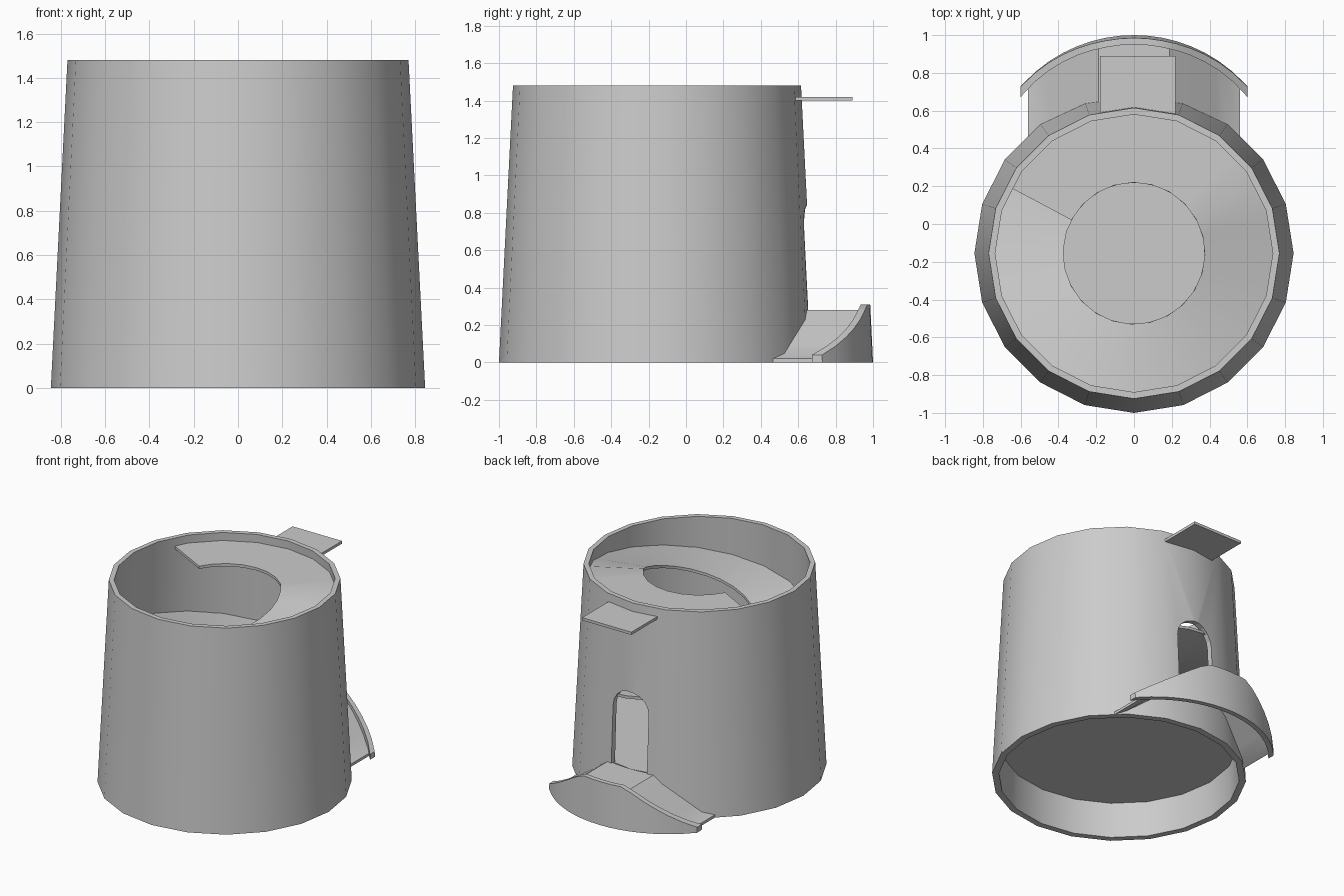
import bpy, bmesh, math
from math import sin, cos, radians, sqrt

if "Cube" in bpy.data.objects:
    bpy.data.objects.remove(bpy.data.objects["Cube"])

CY = -0.155          # body axis position in y
H = 1.48             # body height
SIDES = 20


def finish(name, bm, smooth=True):
    bmesh.ops.remove_doubles(bm, verts=bm.verts, dist=1e-5)
    bmesh.ops.recalc_face_normals(bm, faces=bm.faces)
    me = bpy.data.meshes.new(name)
    bm.to_mesh(me)
    bm.free()
    ob = bpy.data.objects.new(name, me)
    bpy.context.collection.objects.link(ob)
    if smooth:
        bpy.ops.object.select_all(action='DESELECT')
        ob.select_set(True)
        bpy.context.view_layer.objects.active = ob
        bpy.ops.object.shade_smooth_by_angle(angle=radians(35))
    return ob


def sweep(name, sections, closed=False, smooth=True):
    """Skin a list of equal-length closed cross-sections."""
    bm = bmesh.new()
    rows = [[bm.verts.new(p) for p in s] for s in sections]
    n = len(rows[0])
    pairs = list(zip(rows, rows[1:] + rows[:1])) if closed else list(zip(rows, rows[1:]))
    for a, b in pairs:
        for i in range(n):
            j = (i + 1) % n
            bm.faces.new((a[i], a[j], b[j], b[i]))
    if not closed:
        bm.faces.new(rows[0])
        bm.faces.new(rows[-1][::-1])
    return finish(name, bm, smooth)


def box(name, lo, hi):
    (x0, y0, z0), (x1, y1, z1) = lo, hi
    ring = lambda z: [(x0, y0, z), (x1, y0, z), (x1, y1, z), (x0, y1, z)]
    return sweep(name, [ring(z0), ring(z1)], smooth=False)


def polar(r, deg, z):
    return (r * cos(radians(deg)), CY + r * sin(radians(deg)), z)


def inner_radius(z):
    return 0.80 - 0.06 * z / H


# tapered open body
profile = [(0.845, 0), (0.77, H), (0.735, H), (0.80, 0)]
body = sweep("body_wall",
             [[polar(r, 360 / SIDES * i, z) for r, z in profile] for i in range(SIDES)],
             closed=True)

# arched doorway cut through the back wall
arch = [(-0.14, 0.26), (0.15, 0.26), (0.15, 0.70)]
arch += [(0.005 + 0.145 * cos(radians(a)), 0.70 + 0.14 * sin(radians(a)))
         for a in range(20, 180, 20)] + [(-0.14, 0.70)]
cutter = sweep("doorway_cutter", [[(x, y, z) for x, z in arch] for y in (0.4, 0.9)],
               smooth=False)
cutter.hide_render = True
cutter.hide_viewport = False
mod = body.modifiers.new("doorway", 'BOOLEAN')
mod.operation = 'DIFFERENCE'
mod.solver = 'EXACT'
mod.object = cutter
bpy.context.view_layer.objects.active = body
bpy.ops.object.modifier_apply(modifier=mod.name)
bpy.data.objects.remove(cutter)

# raised floor level with the doorway sill
sweep("inner_floor", [[polar(inner_radius(z) + 0.01, 18 * i, z) for i in range(SIDES)]
                      for z in (0.255, 0.275)])

# spiral ramp: flat landing, then a steady descent clockwise to the floor
sections = []
START, TURN, END, STEP = 152, 29, -516, 15
angles = [START - (START - TURN) * i / 8 for i in range(8)]
count = int((TURN - END) / STEP)
angles += [TURN + (END - TURN) * i / count for i in range(count + 1)]
for a in angles:
    z = 1.41 if a > TURN else 1.41 - (TURN - a) * (1.41 - 0.28) / (TURN - END)
    ro, ri = inner_radius(z) + 0.015, 0.375
    sections.append([polar(ri, a, z - 0.01), polar(ro, a, z - 0.01),
                     polar(ro, a, z + 0.01), polar(ri, a, z + 0.01)])
sweep("spiral_ramp", sections)

# entry platform at the top of the back
box("entry_platform", (-0.18, 0.585, 1.40), (0.22, 0.89, 1.42))


# outlet tray: flat ridge in the middle that falls away to both sides
def fall(x):
    t = max(0, (abs(x) - 0.19) / 0.37)
    return 0.28 * max(0, 1 - t)


def arc_y(x, r):
    return 0.2 + sqrt(r * r - x * x)


def wall_y(x, z):
    r = 0.845 - 0.075 * z / H - 0.025
    return CY + sqrt(r * r - x * x)


stations = [-0.56 + 1.12 * i / 18 for i in range(19)]
tray = []
for x in stations:
    z = max(fall(x), 0.02)
    y0, y1 = wall_y(x, z), arc_y(x, 0.78)
    tray.append([(x, y0, z - 0.02), (x, y1, z - 0.02), (x, y1, z), (x, y0, z)])
sweep("outlet_tray", tray)

# curved front lip of the tray, tallest in the middle
lip = []
for i in range(17):
    x = -0.6 + 1.2 * i / 16
    t = max(0, (abs(x) - 0.17) / 0.43)
    top = 0.31 - 0.27 * t
    lean = 0.015 * top / 0.31
    lip.append([(x, arc_y(x, 0.765), 0), (x, arc_y(x, 0.80), 0),
                (x, arc_y(x, 0.80) - lean, top), (x, arc_y(x, 0.765) - lean, top)])
sweep("tray_lip", lip)
